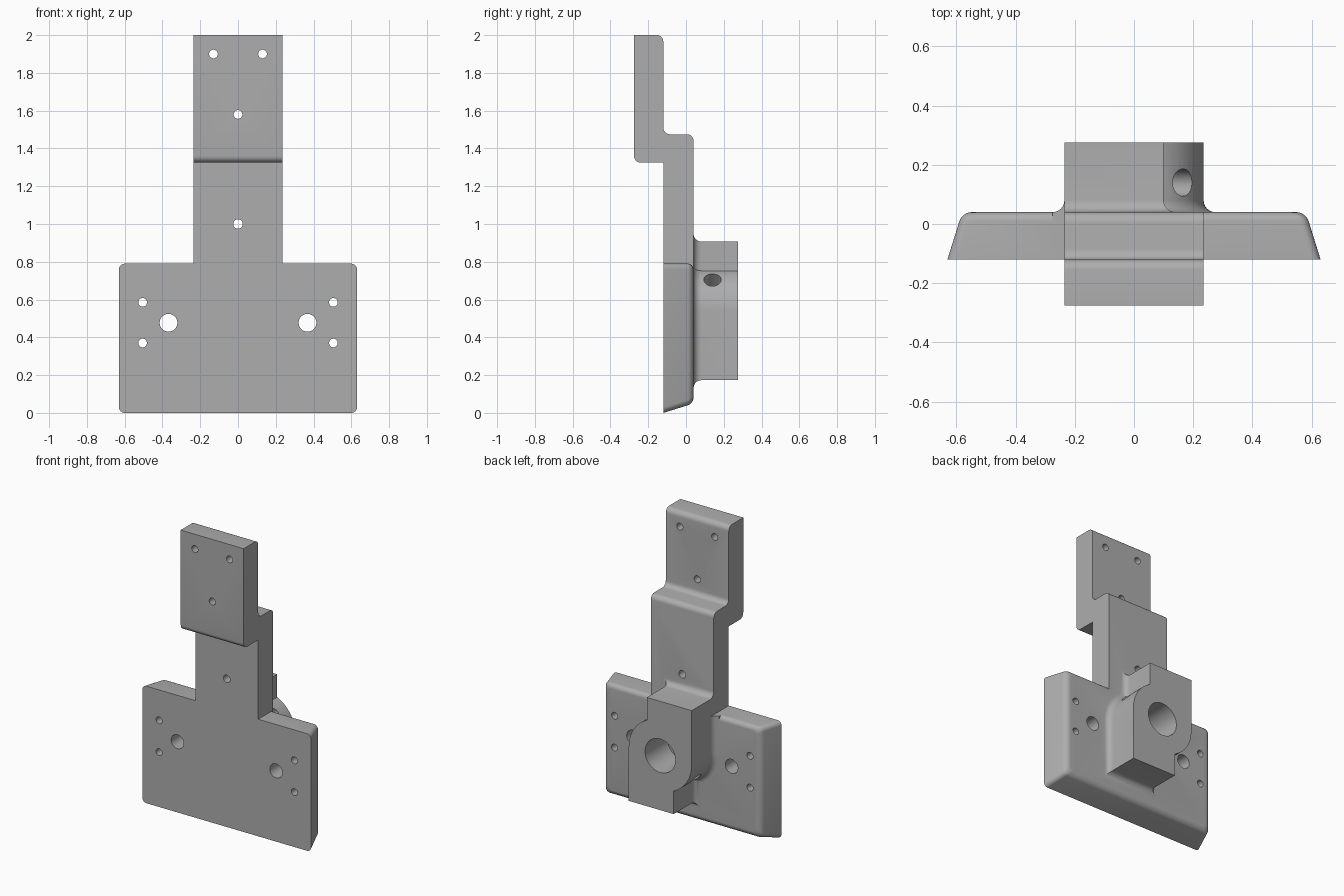
import bpy
import bmesh
from math import sin, cos, pi, tan
from mathutils import Vector, Matrix

cube = bpy.data.objects.get("Cube")
if cube:
    bpy.data.objects.remove(cube)

grey = bpy.data.materials.new("plain_grey")
grey.use_nodes = True
GREY = (0.42, 0.42, 0.42, 1)
grey.diffuse_color = GREY
grey.node_tree.nodes["Principled BSDF"].inputs["Base Color"].default_value = GREY


def rounded(points, steps=6):
    """Outline from (u, v, radius) corners; radius 0 stays sharp."""
    out = []
    for i, (u, v, r) in enumerate(points):
        p = Vector((u, v))
        if r == 0:
            out.append(p)
            continue
        a = (Vector(points[i - 1][:2]) - p).normalized()
        b = (Vector(points[(i + 1) % len(points)][:2]) - p).normalized()
        half = a.angle(b) / 2
        mid = p + (a + b).normalized() * r / sin(half)
        start, end = p + a * r / tan(half) - mid, p + b * r / tan(half) - mid
        for k in range(steps + 1):
            t = k / steps
            w = pi - 2 * half
            out.append(mid + (start * sin((1 - t) * w) + end * sin(t * w)) / sin(w))
    return out


def loft(name, layers):
    """Closed solid through rings of equal point count."""
    bm = bmesh.new()
    rings = [[bm.verts.new(p) for p in ring] for ring in layers]
    for lo, hi in zip(rings, rings[1:]):
        for i in range(len(lo)):
            j = (i + 1) % len(lo)
            bm.faces.new((lo[i], lo[j], hi[j], hi[i]))
    bm.faces.new(rings[0])
    bm.faces.new(rings[-1])
    bmesh.ops.recalc_face_normals(bm, faces=bm.faces)
    mesh = bpy.data.meshes.new(name)
    bm.to_mesh(mesh)
    bm.free()
    mesh.materials.append(grey)
    obj = bpy.data.objects.new(name, mesh)
    bpy.context.collection.objects.link(obj)
    return obj


def rod(center, axis, r, length, sides=32):
    """Round cutter centred on a point."""
    turn = Vector(axis).to_track_quat("Z", "Y").to_matrix()
    ring = [Vector((r * cos(2 * pi * k / sides), r * sin(2 * pi * k / sides), 0)) for k in range(sides)]
    return loft("cutter", [[Vector(center) + turn @ (p + Vector((0, 0, s * length / 2))) for p in ring]
                           for s in (-1, 1)])


def combine(target, tool, operation):
    mod = target.modifiers.new("combine", "BOOLEAN")
    mod.operation, mod.solver, mod.object = operation, "EXACT", tool
    bpy.ops.object.select_all(action="DESELECT")
    bpy.context.view_layer.objects.active = target
    target.select_set(True)
    bpy.ops.object.modifier_apply(modifier=mod.name)
    bpy.data.objects.remove(tool)


FRONT, BACK, BOSS_END, MID_Z = -0.12, 0.04, 0.275, 0.54
HALF, TOP = 0.235, 0.79

# Base plate: drafted sides and bottom, rounded back rim
R = 0.03
rim = [(FRONT, 0, 0)]
for k in range(7):
    a = k / 6 * pi / 2
    y = BACK - R + R * sin(a)
    drop = R * (1 - cos(a))
    rim.append((y, 0.05 * (y - FRONT) / (BACK - FRONT) + drop, drop))
plate_rings = []
for y, inset, drop in rim:
    x = 0.63 - inset
    outline = rounded([(-x, inset, R), (x, inset, R), (x, TOP - drop, R), (-x, TOP - drop, R)])
    plate_rings.append([Vector((p.x, y, p.y)) for p in outline])
bracket = loft("mounting_bracket", plate_rings)

# Stepped neck: side profile swept across the width
side = rounded([(FRONT, 0.6, 0), (FRONT, 1.325, 0), (-0.275, 1.325, 0.035), (-0.275, 2, 0),
                (FRONT, 2, 0.035), (FRONT, 1.475, 0.035), (BACK, 1.475, 0.035), (BACK, 0.6, 0)])
neck = loft("neck", [[Vector((x, p.x, p.y)) for p in side] for x in (-HALF, HALF)])

# Boss: round hub and two opposite lugs, each with a flared foot
F = 0.04
flare = [(0, F)] + [(BACK + F * (1 - cos(k / 6 * pi / 2)), F * (1 - sin(k / 6 * pi / 2))) for k in range(7)]
flare.append((BOSS_END, 0))
hub = loft("hub", [[Vector(((HALF + o) * cos(2 * pi * k / 64), y, MID_Z + (HALF + o) * sin(2 * pi * k / 64)))
                    for k in range(64)] for y, o in flare])


def lug(s):
    rings = []
    for y, o in flare:
        corners = [(-HALF - o, 0), (0.1 + o, 0), (0.1 + o, 0.367 + o), (-HALF - o, 0.367 + o)]
        rings.append([Vector((s * x, y, MID_Z + s * z)) for x, z in corners])
    return loft("lug", rings)


upper_lug = lug(1)
trim = loft("cutter", [[Vector((x, y, z)) for x, y in ((-0.4, -0.1), (-HALF, -0.1), (-HALF, 0.2), (-0.4, 0.2))]
                       for z in (TOP, 1.1)])
combine(upper_lug, trim, "DIFFERENCE")
for part in (upper_lug, lug(-1)):
    combine(hub, part, "UNION")

combine(bracket, neck, "UNION")
combine(bracket, hub, "UNION")

# Blind bore and diagonal set screw hole
combine(bracket, rod((0, 0.2, MID_Z), (0, 1, 0), 0.113, 0.32, 48), "DIFFERENCE")
combine(bracket, rod((0, 0.14, MID_Z), (1, 0, 1), 0.046, 0.6), "DIFFERENCE")

# Through holes
holes = [(0, 1.0, 0.025), (0, 1.58, 0.023)]
for s in (-1, 1):
    holes += [(s * 0.13, 1.9, 0.023), (s * 0.505, 0.585, 0.023), (s * 0.505, 0.37, 0.023), (s * 0.368, 0.477, 0.047)]
for x, z, r in holes:
    combine(bracket, rod((x, 0, z), (0, 1, 0), r, 0.8), "DIFFERENCE")

bpy.ops.object.shade_smooth_by_angle(angle=pi / 6)
